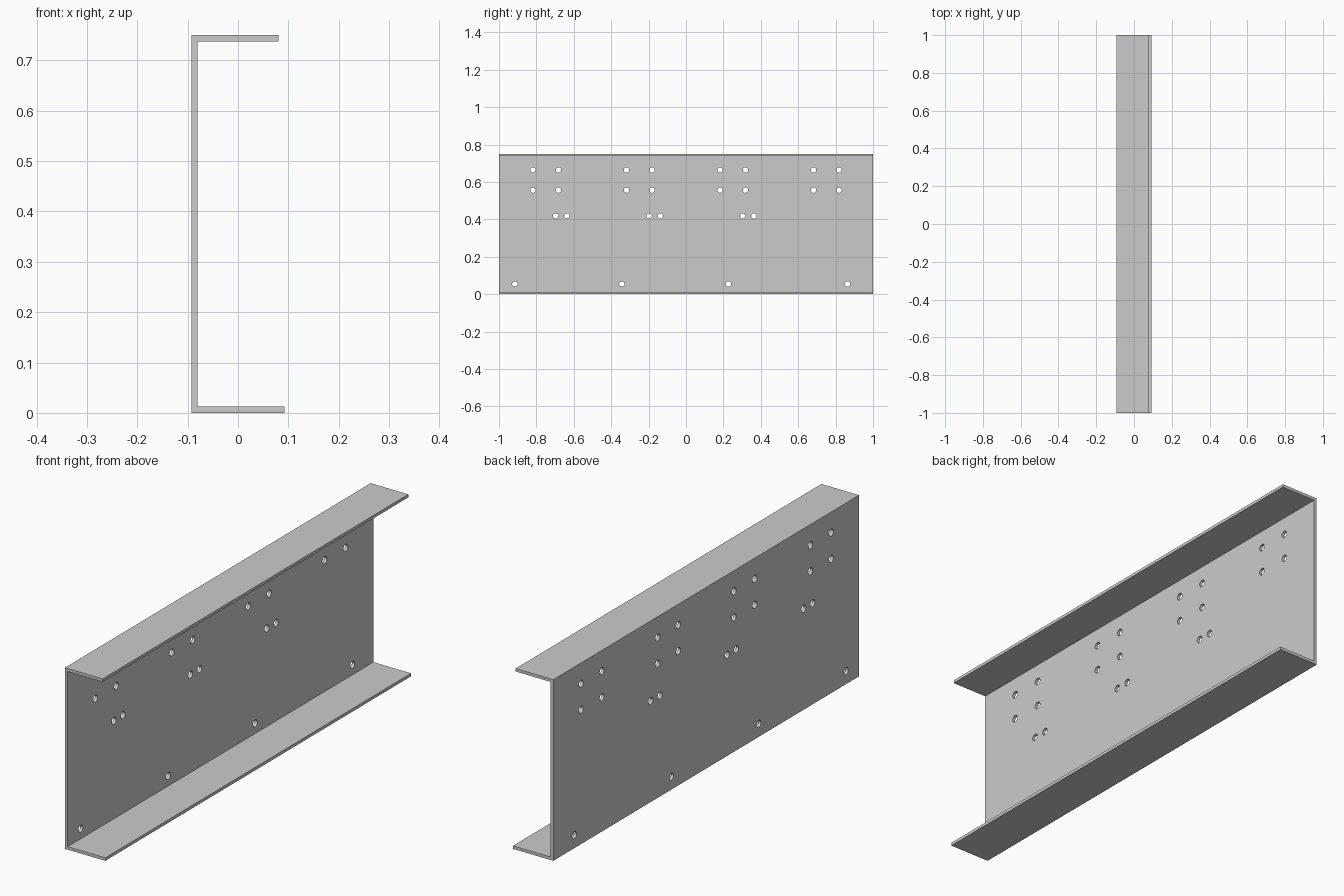
import bpy
import bmesh
from mathutils import Matrix

cube = bpy.data.objects.get("Cube")
if cube:
    bpy.data.objects.remove(cube, do_unlink=True)

# Single grey finish
grey = bpy.data.materials.new("plain_grey")
grey.use_nodes = True
colour = (0.6, 0.6, 0.6, 1.0)
grey.diffuse_color = colour
grey.node_tree.nodes["Principled BSDF"].inputs["Base Color"].default_value = colour

LENGTH, HEIGHT, THICK = 2.0, 0.75, 0.0125
BACK, TOP_EDGE, BOTTOM_EDGE = -0.0925, 0.08, 0.0925
HOLE_RADIUS = 0.0145


def mesh_object(name, bm):
    bmesh.ops.recalc_face_normals(bm, faces=bm.faces)
    mesh = bpy.data.meshes.new(name)
    bm.to_mesh(mesh)
    bm.free()
    mesh.materials.append(grey)
    obj = bpy.data.objects.new(name, mesh)
    bpy.context.collection.objects.link(obj)
    return obj


# Channel: C-shaped section, with a slightly shorter top flange, swept along y
inner = BACK + THICK
section = [
    (BACK, 0), (BOTTOM_EDGE, 0), (BOTTOM_EDGE, THICK), (inner, THICK),
    (inner, HEIGHT - THICK), (TOP_EDGE, HEIGHT - THICK),
    (TOP_EDGE, HEIGHT), (BACK, HEIGHT),
]
bm = bmesh.new()
face = bm.faces.new([bm.verts.new((x, -LENGTH / 2, z)) for x, z in section])
swept = bmesh.ops.extrude_face_region(bm, geom=[face], use_keep_orig=True)
end_verts = [v for v in swept["geom"] if isinstance(v, bmesh.types.BMVert)]
bmesh.ops.translate(bm, verts=end_verts, vec=(0, LENGTH, 0))
channel = mesh_object("channel_beam", bm)

# Hole layout in the web: four square groups, three close pairs, a bottom row
holes = []
for centre in (-0.75, -0.25, 0.25, 0.75):
    holes += [(centre + dy, z) for dy in (-0.068, 0.068) for z in (0.556, 0.664)]
for centre in (-0.667, -0.167, 0.333):
    holes += [(centre + dy, 0.418) for dy in (-0.03, 0.03)]
holes += [(y, 0.054) for y in (-0.915, -0.343, 0.227, 0.863)]

# Drill cutters, all in one mesh
bm = bmesh.new()
for y, z in holes:
    place = Matrix.Translation((BACK + THICK / 2, y, z)) @ Matrix.Rotation(1.5707963, 4, "Y")
    bmesh.ops.create_cone(bm, cap_ends=True, segments=24, radius1=HOLE_RADIUS,
                          radius2=HOLE_RADIUS, depth=THICK * 4, matrix=place)
drills = mesh_object("hole_cutter", bm)
drills.hide_render = True

# Cut the holes, then discard the cutter
cut = channel.modifiers.new("bolt_holes", "BOOLEAN")
cut.operation = "DIFFERENCE"
cut.solver = "EXACT"
cut.object = drills
bpy.context.view_layer.objects.active = channel
channel.select_set(True)
bpy.ops.object.modifier_apply(modifier=cut.name)
bpy.data.objects.remove(drills, do_unlink=True)

# Smooth hole walls, crisp plate edges
bpy.ops.object.shade_smooth_by_angle(angle=0.6)
